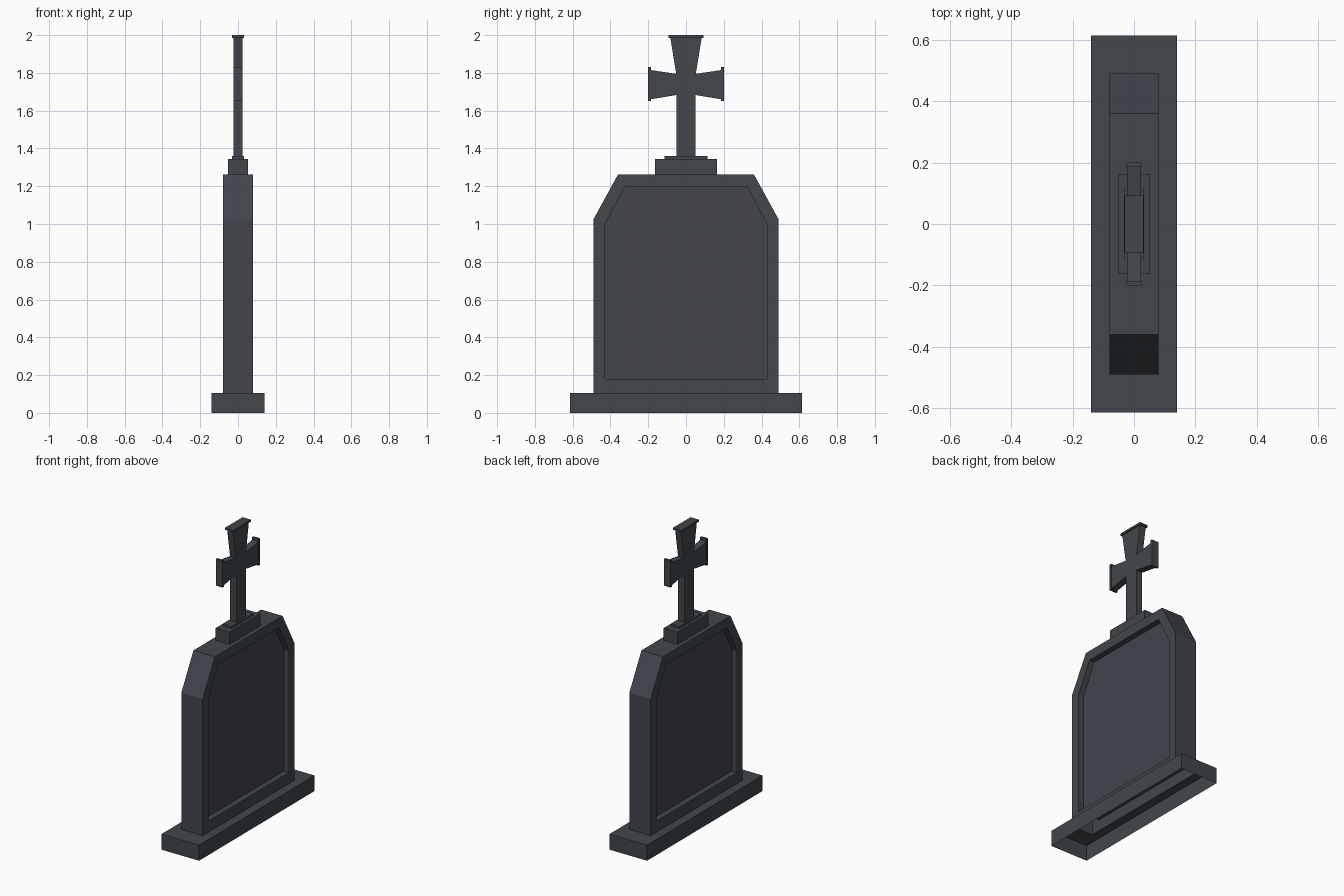
import bpy, bmesh
from mathutils import Vector

if "Cube" in bpy.data.objects:
    bpy.data.objects.remove(bpy.data.objects["Cube"])

def material(name, rgb):
    m = bpy.data.materials.new(name)
    m.diffuse_color = (*rgb, 1)
    m.use_nodes = True
    m.node_tree.nodes["Principled BSDF"].inputs["Base Color"].default_value = m.diffuse_color
    return m

STONE = material("dark stone", (0.054, 0.063, 0.070))
SLATE = material("blue slate", (0.054, 0.059, 0.073))

def finish(name, bm, fix=True):
    if fix:
        bmesh.ops.recalc_face_normals(bm, faces=bm.faces)
    me = bpy.data.meshes.new(name)
    bm.to_mesh(me)
    bm.free()
    me.materials.append(STONE)
    me.materials.append(SLATE)
    ob = bpy.data.objects.new(name, me)
    bpy.context.collection.objects.link(ob)
    return ob

def box(name, hx, y0, y1, z0, z1):
    bm = bmesh.new()
    bmesh.ops.create_cube(bm, size=1)
    for v in bm.verts:
        v.co = Vector((v.co.x * 2 * hx, y0 + (v.co.y + .5) * (y1 - y0),
                       z0 + (v.co.z + .5) * (z1 - z0)))
    return finish(name, bm)

def mirrored(half):
    """Half outline (y, z) listed upward on +y, closed with its mirror image."""
    return half + [(-y, z) for y, z in reversed(half)]

def ring(bm, pts, x):
    return [bm.verts.new((x, y, z)) for y, z in pts]

def bridge(bm, a, b, skip=()):
    n = len(a)
    return [bm.faces.new((a[i], a[(i + 1) % n], b[(i + 1) % n], b[i]))
            for i in range(n) if i not in skip]

# plinth: open below, with a slot in the top where the hollow tablet stands
bm = bmesh.new()
def rect(hx, hy, z):
    return [bm.verts.new((sx * hx, sy * hy, z))
            for sx, sy in ((-1, -1), (1, -1), (1, 1), (-1, 1))]
low, top, slot = rect(.14, .615, 0), rect(.14, .615, .105), rect(.08, .49, .105)
bridge(bm, low, top)
bridge(bm, top, slot)
finish("plinth", bm, fix=False)

# tablet: clipped-corner slab with a recessed panel on both broad faces
outer = mirrored([(.49, .105), (.49, 1.025), (.36, 1.262)])
inner = mirrored([(.428, .18), (.428, 1.0), (.325, 1.197)])
bm = bmesh.new()
rings = [ring(bm, p, x) for p, x in ((inner, -.042), (inner, -.08), (outer, -.08),
                                     (outer, .08), (inner, .08), (inner, .042))]
for i, (a, b) in enumerate(zip(rings, rings[1:])):
    # the underside stays open
    bridge(bm, a, b, skip=(5,) if i == 2 else ())
bm.faces.new(rings[0])
bm.faces.new(list(reversed(rings[-1])))
bm.normal_update()
bmesh.ops.recalc_face_normals(bm, faces=bm.faces)
for f in bm.faces:
    c = f.calc_center_median()
    panel = abs(c.x) < .05 and abs(f.normal.x) > .9
    side = abs(f.normal.y) > .5 and abs(c.x) < .01
    f.material_index = 1 if panel or side else 0
finish("tablet", bm, fix=False)

# stepped foot of the cross
box("cross_foot", .052, -.163, .163, 1.262, 1.345)
box("cross_step", .033, -.115, .115, 1.345, 1.36)

# cross with flared arms
outline = mirrored([(.05, 1.36), (.05, 1.683), (.187, 1.66), (.187, 1.815),
                    (.052, 1.795), (.083, 1.986)])
bm = bmesh.new()
a, b = ring(bm, outline, -.023), ring(bm, outline, .023)
bridge(bm, a, b)
bm.faces.new(a)
bm.faces.new(list(reversed(b)))
finish("cross", bm)

# end caps of the arms
box("top_cap", .031, -.093, .093, 1.986, 2.0)
for side, y0, y1 in (("left", -.2, -.186), ("right", .186, .2)):
    box(side + "_arm_cap", .025, y0, y1, 1.652, 1.832)
